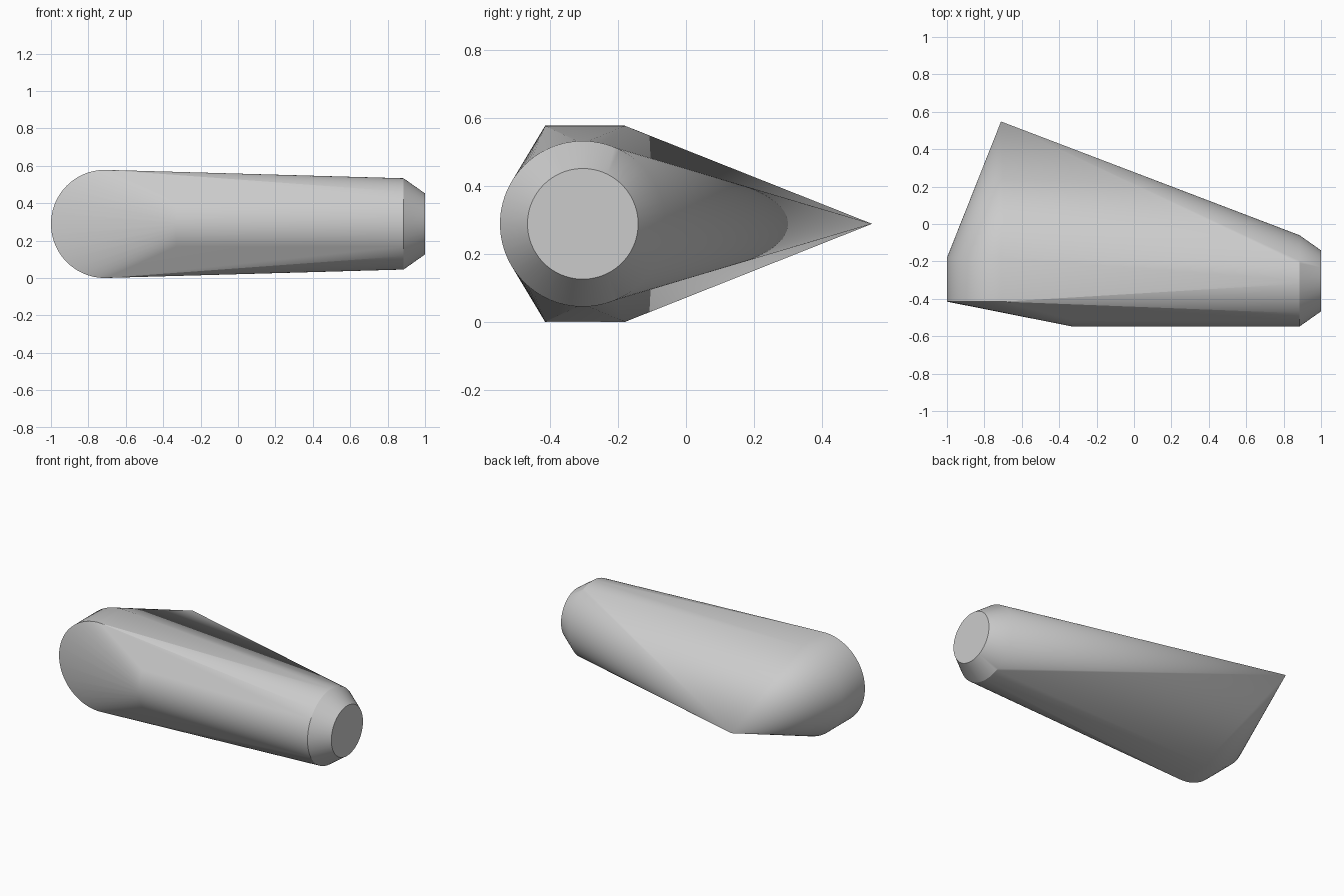
import bpy
import bmesh
from math import cos, sin, tau, radians

cube = bpy.data.objects.get("Cube")
if cube:
    bpy.data.objects.remove(cube, do_unlink=True)

SEGMENTS = 96
MID_Z = 0.289
BARREL_Y = -0.304
HEAD_X = -0.711
HEAD_R = 0.289

grey = bpy.data.materials.new("light_grey")
grey.use_nodes = True
colour = (0.6, 0.6, 0.6, 1)
grey.diffuse_color = colour
grey.node_tree.nodes["Principled BSDF"].inputs["Base Color"].default_value = colour


def ring(bm, axis, offset, centre, radius):
    """Add a circle of vertices across the x or y axis."""
    for i in range(SEGMENTS):
        a = tau * i / SEGMENTS
        u, z = centre + radius * cos(a), MID_Z + radius * sin(a)
        bm.verts.new((offset, u, z) if axis == "x" else (u, offset, z))


bm = bmesh.new()
# Round head: a short disc lying across y, drawn out to a point at the back
for y in (-0.415, -0.18):
    ring(bm, "y", y, HEAD_X, HEAD_R)
bm.verts.new((HEAD_X, 0.548, MID_Z))
# Barrel along x with a chamfered end
for x, r in ((-0.33, 0.244), (0.885, 0.244), (1.0, 0.163)):
    ring(bm, "x", x, BARREL_Y, r)

# Wrap a tight skin around the rings and drop what lies inside
hull = bmesh.ops.convex_hull(bm, input=bm.verts[:])
inside = {g for g in hull["geom_interior"] + hull["geom_unused"]
          if isinstance(g, bmesh.types.BMVert)}
bmesh.ops.delete(bm, geom=list(inside), context="VERTS")
bmesh.ops.dissolve_limit(bm, angle_limit=radians(0.2),
                         verts=bm.verts[:], edges=bm.edges[:])
bmesh.ops.recalc_face_normals(bm, faces=bm.faces[:])

mesh = bpy.data.meshes.new("tapered_body")
bm.to_mesh(mesh)
bm.free()
mesh.materials.append(grey)
body = bpy.data.objects.new("tapered_body", mesh)
bpy.context.collection.objects.link(body)

# Smooth skin with crisp chamfer and cap edges
bpy.ops.object.select_all(action="DESELECT")
body.select_set(True)
bpy.context.view_layer.objects.active = body
bpy.ops.object.shade_smooth_by_angle(angle=radians(30))
